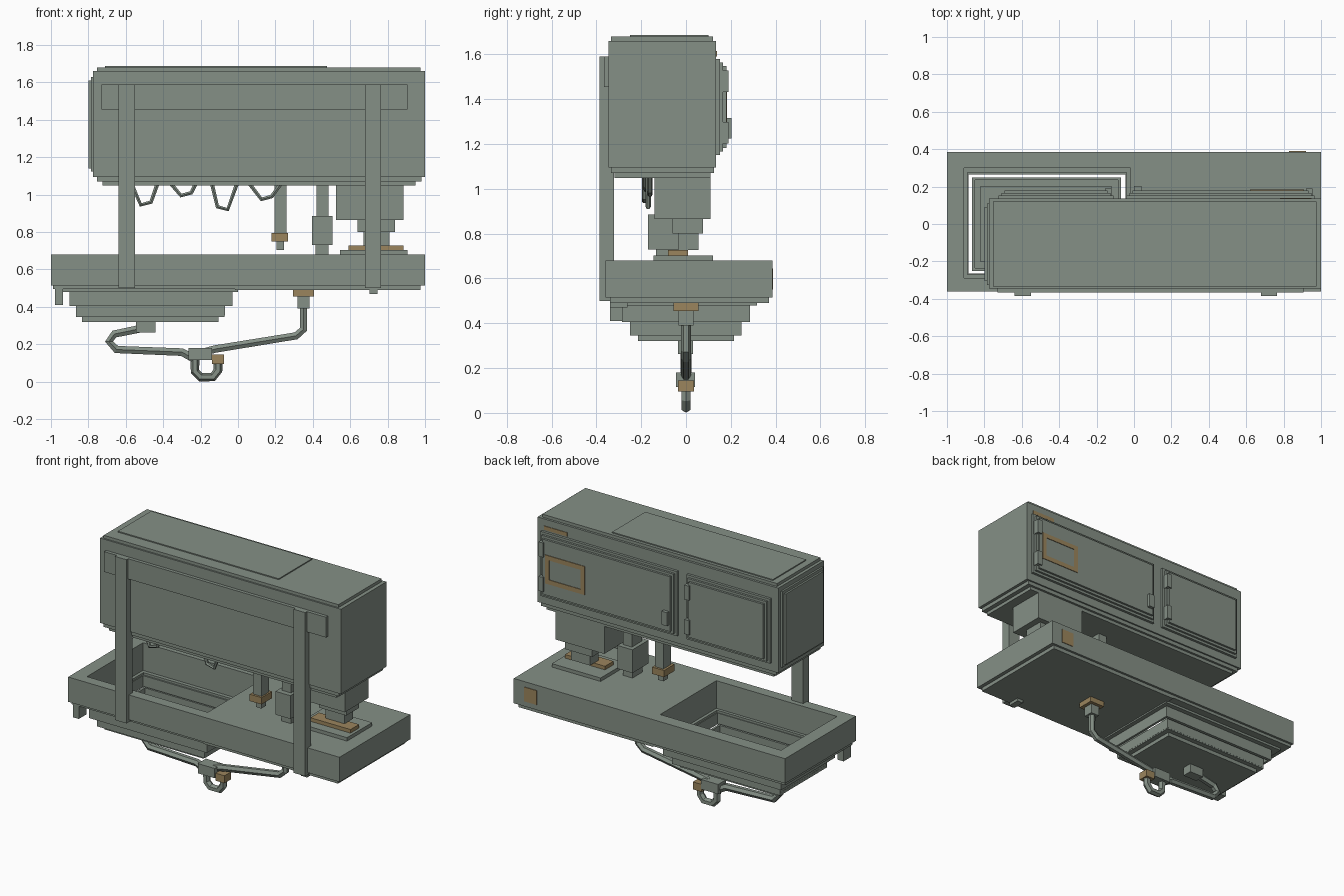
import bpy
import bmesh
from mathutils import Matrix, Vector

default = bpy.data.objects.get("Cube")
if default:
    bpy.data.objects.remove(default, do_unlink=True)


def material(name, rgb):
    m = bpy.data.materials.new(name)
    m.use_nodes = True
    color = (*rgb, 1)
    m.diffuse_color = color
    m.node_tree.nodes["Principled BSDF"].inputs["Base Color"].default_value = color
    return m


METAL = material("grey green metal", (0.235, 0.28, 0.24))
BRASS = material("dull brass", (0.33, 0.235, 0.11))


def finish(name, bm, mat):
    bmesh.ops.recalc_face_normals(bm, faces=bm.faces)
    mesh = bpy.data.meshes.new(name)
    bm.to_mesh(mesh)
    bm.free()
    mesh.materials.append(mat)
    obj = bpy.data.objects.new(name, mesh)
    bpy.context.collection.objects.link(obj)
    return obj


def box(name, x, y, z, mat=METAL):
    """Box from (low, high) ranges on each axis."""
    bm = bmesh.new()
    bmesh.ops.create_cube(bm, size=1)
    center = Vector([(r[0] + r[1]) / 2 for r in (x, y, z)])
    size = Vector([r[1] - r[0] for r in (x, y, z)])
    bmesh.ops.transform(bm, verts=bm.verts,
                        matrix=Matrix.Translation(center) @ Matrix.Diagonal(size).to_4x4())
    return finish(name, bm, mat)


def ring(name, outer, inner, low, high):
    """Slab with a rectangular hole; rectangles are (x0, x1, y0, y1)."""
    bm = bmesh.new()

    def loop(r, z):
        return [bm.verts.new((x, y, z)) for x, y in
                ((r[0], r[2]), (r[1], r[2]), (r[1], r[3]), (r[0], r[3]))]

    loops = [loop(outer, low), loop(outer, high), loop(inner, high), loop(inner, low)]
    for a, b in zip(loops, loops[1:] + loops[:1]):
        for i in range(4):
            j = (i + 1) % 4
            bm.faces.new((a[i], a[j], b[j], b[i]))
    return finish(name, bm, METAL)


def pipe(name, points, y, radius):
    """Faceted pipe through (x, z) points."""
    curve = bpy.data.curves.new(name, "CURVE")
    curve.dimensions = "3D"
    curve.bevel_depth = radius
    curve.bevel_resolution = 1
    curve.use_fill_caps = True
    spline = curve.splines.new("POLY")
    spline.points.add(len(points) - 1)
    for p, (x, z) in zip(spline.points, points):
        p.co = (x, y, z, 1)
    spline.use_smooth = False
    curve.materials.append(METAL)
    obj = bpy.data.objects.new(name, curve)
    bpy.context.collection.objects.link(obj)


# Counter with stepped basin
opening = (-0.91, -0.02, -0.29, 0.30)
ring("counter", (-1, 1, -0.36, 0.385), opening, 0.515, 0.68)
box("counter_underside", (-0.015, 0.975), (-0.34, 0.37), (0.49, 0.516))
ring("basin_rim", (-0.99, -0.015, -0.34, 0.37), opening, 0.495, 0.516)
ring("basin_flange", (-0.95, 0, -0.31, 0.317), (-0.89, -0.04, -0.27, 0.275), 0.48, 0.496)
ring("basin_upper_step", (-0.9, -0.03, -0.285, 0.285), (-0.885, -0.045, -0.265, 0.265), 0.405, 0.481)
ring("basin_middle_step", (-0.865, -0.07, -0.25, 0.248), (-0.85, -0.085, -0.235, 0.235), 0.353, 0.42)
box("basin_floor", (-0.835, -0.105), (-0.215, 0.215), (0.32, 0.35))
ring("basin_floor_ledge", (-0.866, -0.071, -0.249, 0.247), (-0.82, -0.12, -0.2, 0.2), 0.345, 0.365)
for side, x, z in (("right", -0.957, 0.41), ("left", 0.725, 0.47)):
    box(side + "_foot_tab", (x - 0.022, x + 0.022), (-0.34, -0.26), (z, 0.516))

# Upright straps and rail
for side, x in (("right", -0.595), ("left", 0.722)):
    box(side + "_upright", (x - 0.043, x + 0.043), (-0.385, -0.322), (0.5, 1.59))
box("mounting_rail", (-0.73, 0.905), (-0.367, -0.34), (1.455, 1.59))

# Overhead cabinet
box("cabinet", (-0.775, 1), (-0.345, 0.135), (1.095, 1.66))
box("cabinet_top", (-0.755, 0.975), (-0.335, 0.12), (1.655, 1.68))
box("cabinet_lid", (-0.71, 0.475), (-0.25, 0.1), (1.675, 1.687))
box("cabinet_lower_step", (-0.755, 0.98), (-0.335, 0.125), (1.07, 1.1))
box("cabinet_bottom", (-0.725, 0.95), (-0.32, 0.11), (1.048, 1.075))
box("end_panel_frame", (-0.787, -0.77), (-0.325, 0.11), (1.125, 1.63))
box("end_panel", (-0.799, -0.78), (-0.305, 0.09), (1.14, 1.61))

# Rear doors, each a stack of shrinking plates with hinges
for name, x0, x1 in (("large_door", -0.04, 0.965), ("small_door", -0.725, -0.11)):
    for i, layer in enumerate(("frame", "panel", "face")):
        inset = 0.016 * i
        box(name + "_" + layer, (x0 + inset, x1 - inset), (0.13, 0.152 + 0.014 * i),
            (1.15 + inset, 1.58 - inset))
    for level, z in (("lower", 1.25), ("upper", 1.48)):
        box(name + "_" + level + "_hinge", (x1 - 0.045, x1 - 0.01), (0.15, 0.19),
            (z - 0.048, z + 0.048))
box("large_door_handle", (0, 0.04), (0.15, 0.202), (1.225, 1.315))

# Brass painted panels
box("cabinet_stripe", (0.78, 0.95), (0.13, 0.139), (1.59, 1.615), BRASS)
box("counter_patch", (0.83, 0.92), (0.38, 0.389), (0.55, 0.645), BRASS)
for name, x, z in (("top", (0.62, 0.91), (1.42, 1.45)), ("bottom", (0.62, 0.91), (1.26, 1.29)),
                   ("left", (0.88, 0.91), (1.29, 1.42)), ("right", (0.62, 0.65), (1.29, 1.42))):
    box("door_border_" + name, x, (0.178, 0.184), z, BRASS)

# Dispenser unit with tray
box("dispenser_body", (0.525, 0.885), (-0.14, 0.11), (0.865, 1.055))
box("dispenser_neck", (0.64, 0.84), (-0.06, 0.075), (0.8, 0.87))
box("dispenser_nozzle", (0.67, 0.81), (-0.035, 0.055), (0.728, 0.81))
box("tray_base", (0.545, 0.905), (-0.145, 0.12), (0.675, 0.703))
box("tray", (0.59, 0.885), (-0.08, 0.01), (0.7, 0.727), BRASS)

# Centre column
box("column_top", (0.42, 0.485), (-0.135, -0.03), (0.88, 1.055))
box("column_body", (0.395, 0.505), (-0.17, 0), (0.73, 0.885))
box("column_base", (0.415, 0.485), (-0.135, -0.03), (0.675, 0.735))

# Tap
box("tap_stem", (0.195, 0.258), (-0.12, -0.04), (0.79, 1.055))
box("tap_collar", (0.18, 0.268), (-0.135, -0.025), (0.75, 0.795), BRASS)
box("tap_tip", (0.205, 0.245), (-0.105, -0.055), (0.705, 0.755))

# Hanging cables
cables = (
    ((-0.57, 1.06), (-0.52, 0.945), (-0.465, 0.96), (-0.43, 1.06)),
    ((-0.36, 1.06), (-0.305, 0.995), (-0.25, 1.01), (-0.225, 1.06)),
    ((-0.14, 1.06), (-0.11, 0.935), (-0.055, 0.92), (-0.005, 1.06)),
    ((0.06, 1.06), (0.125, 0.975), (0.18, 0.99), (0.23, 1.06)),
)
for i, points in enumerate(cables):
    pipe("cable_%d" % (i + 1), points, -0.185 + 0.008 * i, 0.012)

# Drain plumbing
box("basin_outlet", (-0.545, -0.44), (-0.035, 0.032), (0.262, 0.325))
pipe("basin_drain", ((-0.48, 0.292), (-0.66, 0.255), (-0.69, 0.215), (-0.65, 0.172),
                     (-0.3, 0.158), (-0.24, 0.125)), 0, 0.024)
pipe("trap_bend", ((-0.23, 0.13), (-0.23, 0.055), (-0.2, 0.024), (-0.135, 0.024),
                   (-0.107, 0.06), (-0.107, 0.11)), 0, 0.024)
pipe("counter_drain", ((-0.17, 0.162), (-0.12, 0.175), (0.31, 0.245), (0.35, 0.28),
                       (0.35, 0.41)), 0, 0.023)
box("drain_junction", (-0.265, -0.14), (-0.045, 0.04), (0.115, 0.18))
box("trap_nut", (-0.14, -0.075), (-0.035, 0.035), (0.095, 0.145), BRASS)
box("drain_collar", (0.318, 0.382), (-0.033, 0.033), (0.39, 0.46))
box("drain_nut", (0.295, 0.405), (-0.055, 0.055), (0.455, 0.492), BRASS)
